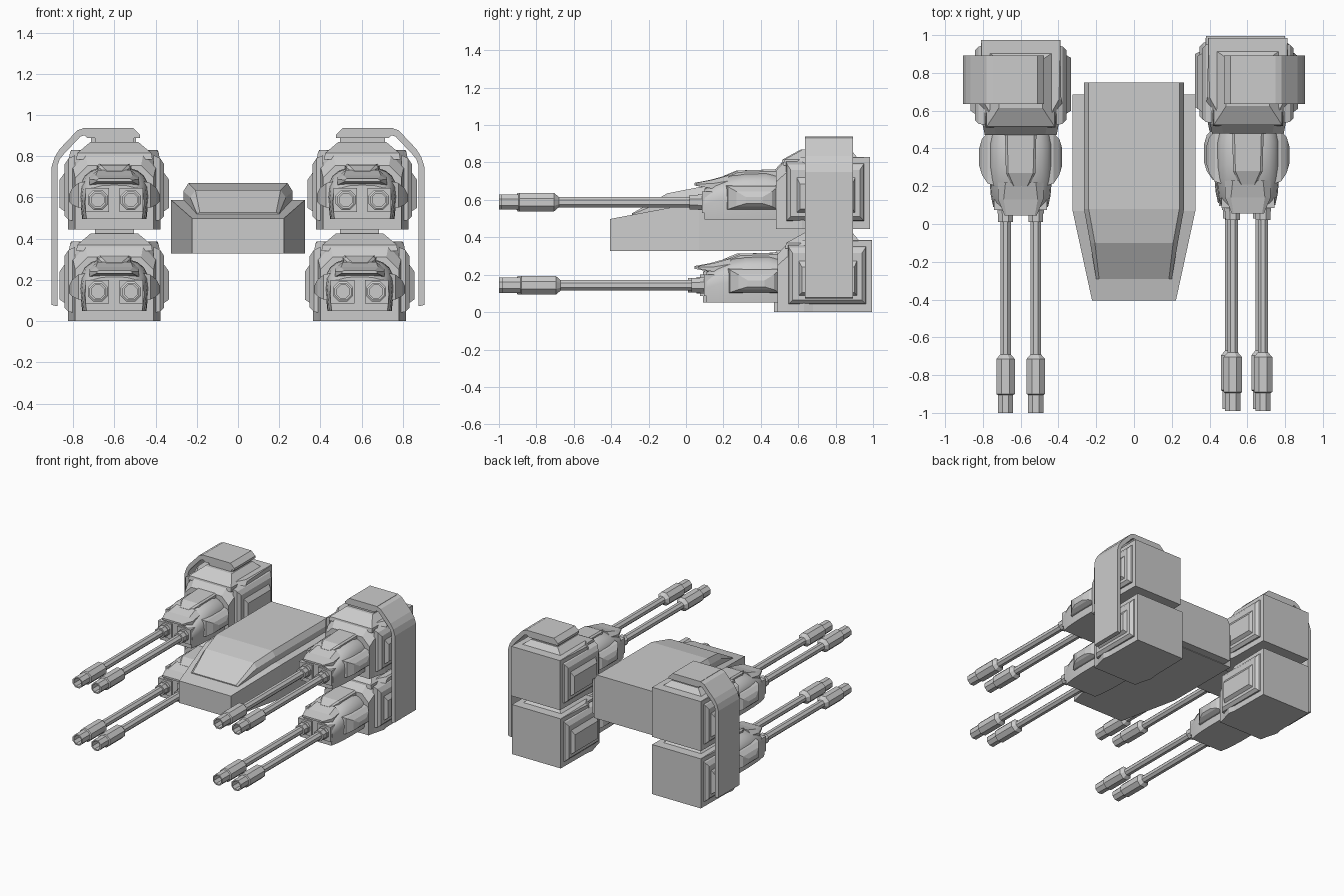
import bpy, bmesh
from math import sin, cos, pi

if "Cube" in bpy.data.objects:
    bpy.data.objects.remove(bpy.data.objects["Cube"])


def loft(name, rings, offset=(0, 0, 0), smooth=False):
    """Skin a list of equal-length point rings and cap both ends."""
    bm = bmesh.new()
    rows = [[bm.verts.new([p[i] + offset[i] for i in range(3)]) for p in r] for r in rings]
    n = len(rows[0])
    for a, b in zip(rows, rows[1:]):
        for i in range(n):
            j = (i + 1) % n
            bm.faces.new((a[i], a[j], b[j], b[i]))
    bm.faces.new(rows[0])
    bm.faces.new(rows[-1][::-1])
    bmesh.ops.recalc_face_normals(bm, faces=bm.faces)
    me = bpy.data.meshes.new(name)
    bm.to_mesh(me)
    bm.free()
    ob = bpy.data.objects.new(name, me)
    bpy.context.collection.objects.link(ob)
    if smooth:
        bpy.ops.object.select_all(action='DESELECT')
        ob.select_set(True)
        bpy.context.view_layer.objects.active = ob
        bpy.ops.object.shade_smooth_by_angle(angle=0.5)
    return ob


def chamfered(y, w, z0, z1, cx, cz):
    """Box section across y with chamfered top corners."""
    return [(-w, y, z0), (w, y, z0), (w, y, z1 - cz), (w - cx, y, z1), (cx - w, y, z1), (-w, y, z1 - cz)]


def rect_x(x, y0, y1, z0, z1):
    return [(x, y0, z0), (x, y1, z0), (x, y1, z1), (x, y0, z1)]


def rect_z(z, w, y0, y1):
    return [(-w, y0, z), (w, y0, z), (w, y1, z), (-w, y1, z)]


def dome(y, w, z0, zs, z1):
    """Flat-bottomed section with a rounded top."""
    arc = []
    for i in range(11):
        c, s = cos(pi * i / 10), sin(pi * i / 10)
        arc.append((w * (abs(c) ** 0.75) * (1 if c > 0 else -1), y, zs + (z1 - zs) * abs(s) ** 0.75))
    return [(-w * .93, y, z0), (w * .93, y, z0)] + arc


def circle_y(x, y, z, r, n=8):
    return [(x + r * cos(2 * pi * (i + .5) / n), y, z + r * sin(2 * pi * (i + .5) / n)) for i in range(n)]


def pod(label, off):
    # armoured body with tapered front
    loft(label + "_body", [chamfered(.47, .19, 0, .31, .06, .06),
                           chamfered(.52, .20, 0, .365, .06, .07),
                           chamfered(.61, .225, 0, .385, .05, .07),
                           chamfered(.66, .215, 0, .385, .012, .012),
                           chamfered(.975, .21, 0, .385, .001, .001)], off)
    # raised roof block and neck
    loft(label + "_roof", [rect_z(.34, .185, .51, .92), rect_z(.37, .18, .515, .915),
                           rect_z(.425, .115, .615, .87)], off)
    loft(label + "_neck", [rect_z(.42, .095, .64, .86), rect_z(.447, .095, .64, .86)], off)
    for s, side in ((-1, "left"), (1, "right")):
        # stepped side armour
        loft(f"{label}_side_frame_{side}", [rect_x(s * .19, .525, .945, .04, .36),
                                            rect_x(s * .222, .53, .94, .045, .345),
                                            rect_x(s * .242, .55, .92, .065, .315)], off)
        loft(f"{label}_side_panel_{side}", [rect_x(s * .23, .575, .90, .08, .29),
                                            rect_x(s * .266, .60, .88, .105, .24)], off)
        # turret cheek bulge
        loft(f"{label}_cheek_{side}", [rect_x(s * .13, .20, .49, .10, .235),
                                       rect_x(s * .175, .215, .48, .105, .225),
                                       rect_x(s * .205, .26, .45, .12, .20),
                                       rect_x(s * .22, .31, .40, .135, .17)], off)
        # gun with hollow muzzle
        gun = [(.12, .047), (.055, .047), (.055, .042), (.01, .042), (.01, .03), (-.69, .03), (-.715, .053),
               (-.90, .053), (-.905, .044), (-1, .044), (-1, .034), (-.88, .034)]
        loft(f"{label}_gun_{side}", [circle_y(s * .08, y, .143, r) for y, r in gun], off)
        # gun mounting block
        x0, x1 = sorted((s * .025, s * .14))
        loft(f"{label}_gun_mount_{side}",
             [[(x0, y, .085), (x1, y, .085), (x1, y, .2), (x0, y, .2)] for y in (.075, .13)], off)
    # rounded turret shell
    loft(label + "_turret", [dome(.09, .145, .05, .13, .215), dome(.15, .158, .05, .15, .255),
                             dome(.23, .165, .05, .16, .287), dome(.30, .168, .05, .17, .30),
                             dome(.42, .168, .05, .17, .305), dome(.50, .16, .05, .16, .285)], off, True)
    # visor over the guns and roof plate
    loft(label + "_visor", [chamfered(.045, .085, .232, .246, .01, .006),
                            chamfered(.13, .12, .215, .262, .03, .02),
                            chamfered(.22, .12, .23, .287, .04, .03)], off)
    loft(label + "_turret_plate", [chamfered(.20, .045, .25, .283, .01, .008),
                                   chamfered(.27, .078, .27, .312, .012, .01),
                                   chamfered(.47, .083, .27, .318, .012, .01)], off)


# four weapon pods
pod("left_lower", (-.60, 0, 0))
pod("left_upper", (-.60, 0, .445))
pod("right_lower", (.59, .02, 0))
pod("right_upper", (.603, .01, .445))

# top cap and bent side strap on each stack
for s, side in ((-1, "left"), (1, "right")):
    outer = [(.745, .938), (.78, .925), (.865, .835), (.89, .795), (.904, .75), (.904, .078)]
    inner = [(.876, .072), (.876, .755), (.865, .785), (.845, .81), (.765, .895), (.735, .905)]
    loft(f"{side}_strap", [[(s * x, y, z) for x, z in outer + inner] for y in (.635, .893)])
    cap = [(.75, .938), (.51, .938), (.476, .905), (.476, .888), (.73, .888), (.755, .91)]
    loft(f"{side}_cap", [[(s * x, y, z) for x, z in cap] for y in (.635, .893)])
    loft(f"{side}_cap_foot", [[(s * .604 + x, y, z) for x, y, z in rect_z(h, .11, .65, .87)]
                              for h in (.86, .89)])

# centre hull: wide lower block and chamfered upper block
loft("hull_lower", [[(-w, y, .327), (w, y, .327), (w, y, z), (-w, y, z)]
                    for y, w, z in ((-.405, .222, .498), (.07, .325, .588), (.685, .325, .588))])
loft("hull_upper", [chamfered(-.29, .20, .34, .527, .015, .005),
                    chamfered(-.10, .232, .34, .635, .025, .035),
                    chamfered(.08, .265, .34, .67, .025, .04),
                    chamfered(.75, .265, .33, .67, .025, .04)])
